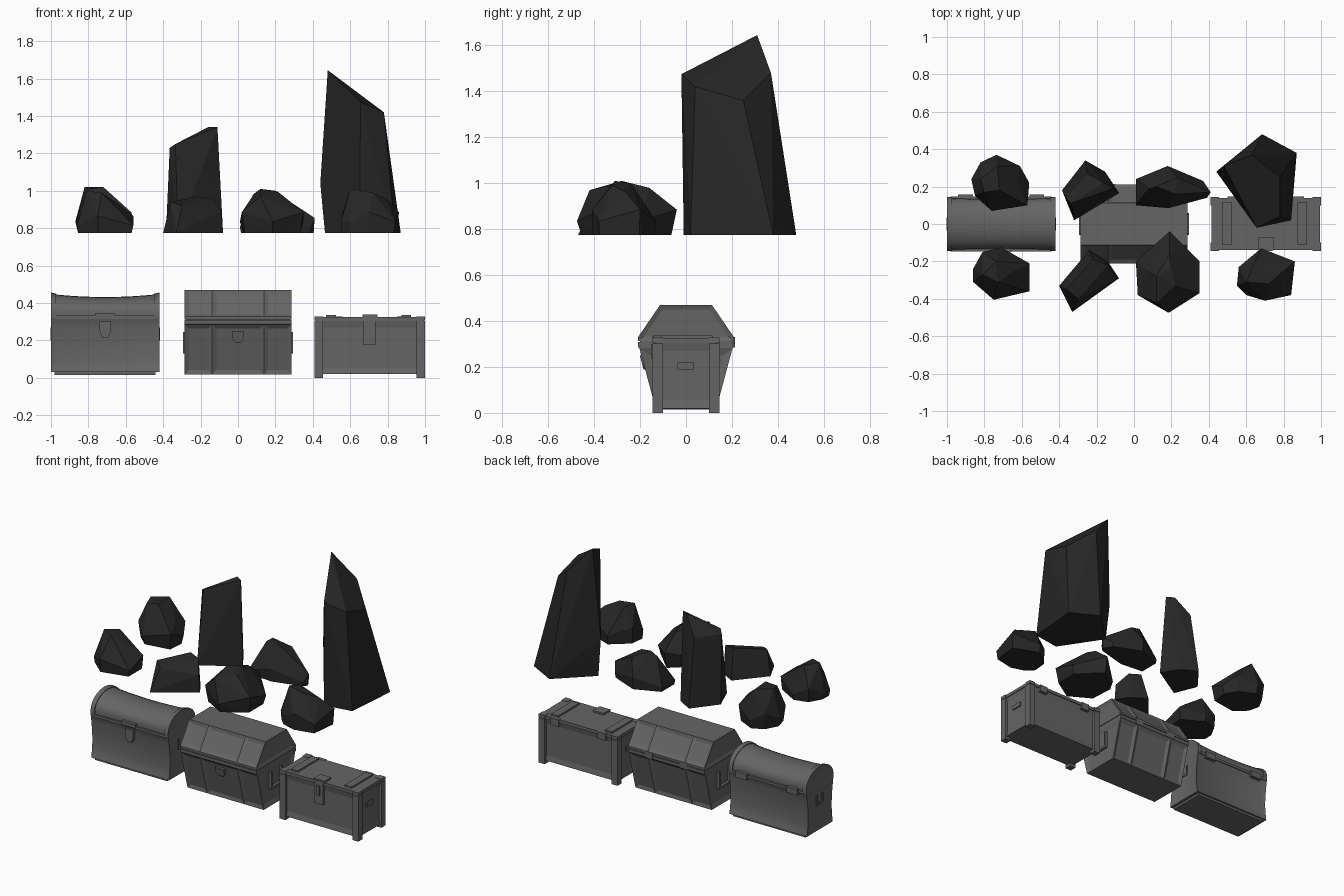
import bpy, bmesh, math
from mathutils import Vector

if "Cube" in bpy.data.objects:
    bpy.data.objects.remove(bpy.data.objects["Cube"])


def material(name, v):
    m = bpy.data.materials.new(name)
    m.diffuse_color = (v, v, v, 1)
    m.use_nodes = True
    m.node_tree.nodes["Principled BSDF"].inputs["Base Color"].default_value = m.diffuse_color
    return m


CHEST, ROCK = material("chest_grey", 0.13), material("rock_dark", 0.02)


def finish(bm, name, mat=CHEST, smooth=False):
    bmesh.ops.recalc_face_normals(bm, faces=bm.faces)
    me = bpy.data.meshes.new(name)
    bm.to_mesh(me)
    bm.free()
    me.materials.append(mat)
    ob = bpy.data.objects.new(name, me)
    bpy.context.collection.objects.link(ob)
    if smooth:
        bpy.ops.object.select_all(action='DESELECT')
        ob.select_set(True)
        bpy.context.view_layer.objects.active = ob
        bpy.ops.object.shade_smooth_by_angle(angle=math.radians(30))
    return ob


def box(name, x0, x1, y0, y1, z0, z1):
    bm = bmesh.new()
    bmesh.ops.create_cube(bm, size=1)
    for v in bm.verts:
        v.co = ((x0 + x1) / 2 + v.co.x * (x1 - x0), (y0 + y1) / 2 + v.co.y * (y1 - y0),
                (z0 + z1) / 2 + v.co.z * (z1 - z0))
    return finish(bm, name)


def loft(sections):
    """Skin closed yz rings placed at x stations, with end caps."""
    bm = bmesh.new()
    rings = [[bm.verts.new((x, y, z)) for y, z in prof] for x, prof in sections]
    n = len(rings[0])
    for a, b in zip(rings, rings[1:]):
        for i in range(n):
            bm.faces.new((a[i], a[(i + 1) % n], b[(i + 1) % n], b[i]))
    bm.faces.new(rings[0])
    bm.faces.new(rings[-1])
    bmesh.ops.recalc_face_normals(bm, faces=bm.faces)
    return bm


def mirror(half):
    """Bottom-to-top half profile -> closed ring, symmetric in y."""
    return [(-y, z) for y, z in half] + [(y, z) for y, z in reversed(half)]


def recess(bm, test, t, d):
    faces = [f for f in bm.faces if test(f.normal)]
    bmesh.ops.inset_individual(bm, faces=faces, thickness=t, depth=-d, use_even_offset=True)


def handle(name, x, s, z0, z1, w, y=0.0):
    """Drop handle on a chest end, s = +1/-1 outward."""
    a, b = sorted((x - s * 0.015, x + s * 0.01))
    for side in (-1, 1):
        p, q = sorted((y + side * w, y + side * (w - 0.012)))
        box(name + "_arm", a, b, p, q, z0, z1)
    box(name + "_grip", a, b, y - w, y + w, z0, z0 + 0.015)


def hasp(name, x, w, y, z0, z1, t=0.012, lean=0.0):
    """Shield shaped latch on the front."""
    zm = z0 + (z1 - z0) * 0.4
    bm = bmesh.new()
    vs = [bm.verts.new((x + px, y - lean * (pz - z0), pz)) for px, pz in
          ((-w, z1), (-w, zm), (-w / 2, z0), (w / 2, z0), (w, zm), (w, z1))]
    f = bm.faces.new(vs)
    ext = bmesh.ops.extrude_face_region(bm, geom=[f])
    bmesh.ops.translate(bm, vec=(0, -t, 0), verts=[v for v in ext['geom'] if isinstance(v, bmesh.types.BMVert)])
    return finish(bm, name)


# ---- barrel-lid chest (left) ----
XL, XR = -1.0, -0.42
side = mirror([(0.137, 0.03), (0.128, 0.09), (0.125, 0.15), (0.128, 0.21), (0.135, 0.27), (0.143, 0.32)])
bm = loft([(XL, side), (XR, side)])
for s in (-1, 1):
    reg = [f for f in bm.faces if f.normal.y * s > 0.8]
    bmesh.ops.inset_region(bm, faces=reg, thickness=0.028, depth=-0.009, use_even_offset=True)
recess(bm, lambda n: abs(n.x) > 0.9, 0.025, 0.008)
finish(bm, "barrel_chest_body", smooth=True)
box("barrel_chest_base", XL + 0.02, XR - 0.02, -0.125, 0.125, 0.015, 0.03)


def arch(r, h, z=0.32):
    pts = [(r * math.cos(math.pi * i / 12), z + 0.03 + (h - 0.03) * math.sin(math.pi * i / 12)) for i in range(13)]
    return [(r, z)] + pts + [(-r, z)]


# sagging barrel and its two end rims
xs = [XL + 0.02 + (XR - XL - 0.04) * i / 8 for i in range(9)]
bm = loft([(x, arch(0.138 - 0.006 * (1 - t * t), 0.126 - 0.014 * (1 - t * t)))
           for x, t in zip(xs, [i / 4 - 1 for i in range(9)])])
finish(bm, "barrel_lid", smooth=True)
for x, s in ((XL, 1), (XR, -1)):
    bm = loft([(x, arch(0.145, 0.136)), (x + s * 0.028, arch(0.145, 0.13))])
    recess(bm, lambda n: n.x * s < -0.9, 0.02, 0.006)
    finish(bm, "barrel_lid_rim", smooth=True)
    handle("barrel_chest_handle", x, -s * 0.2, 0.2, 0.27, 0.035)
box("barrel_lid_band", XL + 0.02, XR - 0.02, -0.146, 0.146, 0.315, 0.332)
box("barrel_latch_plate", -0.765, -0.66, -0.153, -0.12, 0.322, 0.347)
hasp("barrel_latch", -0.71, 0.03, -0.125, 0.215, 0.3, 0.022)
for x in (-0.9, -0.52):
    box("barrel_hinge", x - 0.04, x + 0.04, 0.12, 0.157, 0.3, 0.34)

# ---- faceted-lid chest (middle) ----
stations = (-0.285, -0.138, 0.138, 0.285)
body = mirror([(0.132, 0.018), (0.203, 0.283)])
bm = loft([(x, body) for x in stations])
recess(bm, lambda n: abs(n.y) > 0.8, 0.022, 0.01)
recess(bm, lambda n: abs(n.x) > 0.9, 0.03, 0.01)
finish(bm, "faceted_chest_body")
rim = mirror([(0.203, 0.283), (0.21, 0.287), (0.21, 0.308)])
finish(loft([(-0.285, rim), (0.285, rim)]), "faceted_chest_rim")
lid = mirror([(0.21, 0.313), (0.21, 0.328), (0.113, 0.47)])
bm = loft([(x, lid) for x in stations])
recess(bm, lambda n: 0.3 < n.z < 0.9, 0.022, 0.009)
recess(bm, lambda n: abs(n.x) > 0.9, 0.02, 0.008)
finish(bm, "faceted_lid")
box("faceted_seam", -0.28, 0.28, -0.2, 0.2, 0.3, 0.32)
hasp("faceted_latch", 0, 0.033, -0.165, 0.19, 0.25, 0.02, lean=0.27)
for s in (-1, 1):
    handle("faceted_handle", s * 0.283, s, 0.13, 0.245, 0.06)
    box("faceted_hinge", s * 0.13 - 0.03, s * 0.13 + 0.03, 0.19, 0.214, 0.285, 0.33)

# ---- square chest (right) ----
bm = loft([(x, mirror([(0.132, 0.02), (0.132, 0.305)])) for x in (0.42, 0.99)])
recess(bm, lambda n: abs(n.x) > 0.9 or abs(n.y) > 0.9, 0.035, 0.007)
finish(bm, "square_chest_body")
box("square_lid", 0.415, 0.995, -0.138, 0.138, 0.305, 0.326)
for x0, x1 in ((0.41, 0.455), (0.955, 1.0)):
    for s in (-1, 1):
        y0, y1 = sorted((s * 0.1, s * 0.145))
        box("square_corner_post", x0, x1, y0, y1, 0, 0.303)
        box("square_lid_corner", x0, x1, y0, y1, 0.306, 0.328)
for x, s in ((0.427, -1), (0.983, 1)):
    box("square_end_plate", x - 0.008, x + 0.008, -0.038, 0.035, 0.19, 0.22)
for x in (0.497, 0.9):
    box("square_lid_strap", x - 0.026, x + 0.026, -0.11, 0.115, 0.32, 0.337)
box("square_latch_top", 0.665, 0.745, -0.142, -0.07, 0.32, 0.338)
box("square_latch_plate", 0.668, 0.735, -0.145, -0.12, 0.175, 0.332)
box("square_latch_knob", 0.69, 0.713, -0.152, -0.14, 0.235, 0.3)
for x in (0.53, 0.88):
    box("square_hinge", x - 0.03, x + 0.03, 0.12, 0.146, 0.28, 0.327)


# ---- rocks: convex hulls of a footprint, a waist and a few crown points ----
def rock(name, outline, crown, foot=0.86, waist=0.86):
    n = len(outline)
    c = sum((Vector(p) for p in outline), Vector((0, 0))) / n
    pts = list(crown)
    for i, p in enumerate(outline):
        q = c + (Vector(p) - c) * foot
        pts.append((q.x, q.y, 0.775))
        if waist:
            pts.append((p[0], p[1], waist + (0.025 if i % 2 else -0.025)))
    bm = bmesh.new()
    for p in pts:
        bm.verts.new(p)
    res = bmesh.ops.convex_hull(bm, input=bm.verts)
    junk = set(res['geom_interior']) | set(res['geom_unused'])
    bmesh.ops.delete(bm, geom=[v for v in junk if isinstance(v, bmesh.types.BMVert)], context='VERTS')
    bmesh.ops.dissolve_limit(bm, angle_limit=math.radians(7), verts=bm.verts, edges=bm.edges)
    finish(bm, name, ROCK)


rock("rock_back_left", [(-.87, .24), (-.82, .33), (-.735, .37), (-.61, .31), (-.56, .22), (-.57, .1), (-.76, .07), (-.85, .15)],
     [(-.82, .24, 1.02), (-.73, .31, 1.02), (-.72, .18, 1.02), (-.8, .17, 1.01), (-.62, .22, .93)], 0.9)
rock("rock_front_left", [(-.86, -.24), (-.81, -.15), (-.71, -.125), (-.56, -.21), (-.56, -.36), (-.75, -.405), (-.86, -.31)],
     [(-.81, -.27, 1.0), (-.74, -.2, .99), (-.73, -.31, .99), (-.64, -.25, .93)], 0.95, 0.84)
rock("shard_middle", [(-.385, .18), (-.26, .34), (-.155, .28), (-.08, .165), (-.32, .02)],
     [(-.365, .14, 1.23), (-.335, .11, 1.25), (-.16, .22, 1.34), (-.11, .19, 1.34), (-.25, .27, 1.22)], 1.0, None)
rock("rock_wedge", [(-.4, -.33), (-.24, -.14), (-.14, -.2), (-.08, -.29), (-.33, -.47)],
     [(-.36, -.35, .94), (-.22, -.19, .97), (-.14, -.22, .96), (-.3, -.4, .92), (-.09, -.29, .89)], 1.0, None)
rock("rock_front_middle", [(.01, -.2), (.19, -.04), (.35, -.2), (.35, -.37), (.185, -.475), (.02, -.38)],
     [(.12, -.28, 1.01), (.2, -.24, 1.0), (.22, -.33, .99), (.12, -.42, .97), (.19, -.16, .98), (.07, -.25, .96)], 0.9)
rock("rock_back_middle", [(.01, .24), (.18, .31), (.37, .23), (.41, .17), (.39, .14), (.185, .085), (.01, .1)],
     [(.08, .19, .98), (.12, .2, 1.01), (.23, .25, .96), (.22, .16, .98), (.3, .19, .91)], 0.97, 0.83)
rock("rock_front_right", [(.55, -.33), (.56, -.23), (.68, -.13), (.86, -.2), (.84, -.38), (.7, -.41), (.6, -.38)],
     [(.6, -.31, 1.01), (.63, -.24, 1.0), (.72, -.32, .99), (.79, -.26, .96)], 0.96, 0.86)
rock("shard_tall", [(.465, .27), (.685, .48), (.87, .38), (.84, .02), (.65, -.01)],
     [(.48, .31, 1.645), (.63, .37, 1.48), (.655, -.02, 1.475), (.78, .04, 1.42), (.78, .25, 1.36),
      (.44, .28, 1.04), (.64, -.02, 1.05)], 1.0, None)
